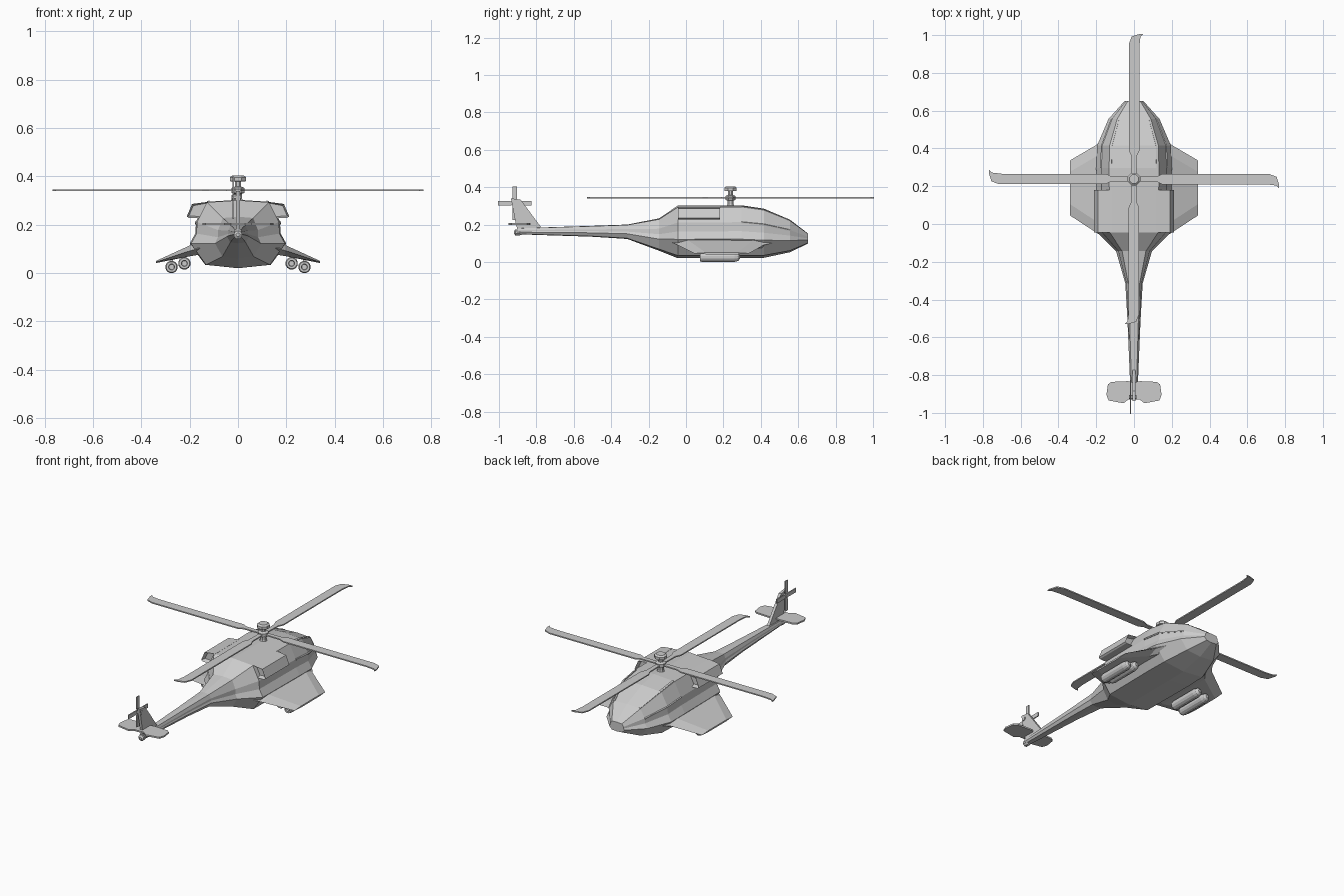
import bpy, bmesh
from math import sin, cos, pi
from mathutils import Matrix, Vector

if "Cube" in bpy.data.objects:
    bpy.data.objects.remove(bpy.data.objects["Cube"])


def make(name, verts, faces):
    me = bpy.data.meshes.new(name)
    bm = bmesh.new()
    vs = [bm.verts.new(v) for v in verts]
    for f in faces:
        bm.faces.new([vs[i] for i in f])
    bmesh.ops.recalc_face_normals(bm, faces=bm.faces)
    bm.to_mesh(me)
    bm.free()
    ob = bpy.data.objects.new(name, me)
    bpy.context.collection.objects.link(ob)
    return ob


def loft(name, rings):
    """Skin equal-length rings of points and cap both ends."""
    n = len(rings[0])
    verts = [p for r in rings for p in r]
    faces = [(k * n + i, k * n + (i + 1) % n, (k + 1) * n + (i + 1) % n, (k + 1) * n + i)
             for k in range(len(rings) - 1) for i in range(n)]
    faces += [tuple(range(n)), tuple(range((len(rings) - 1) * n, len(rings) * n))]
    return make(name, verts, faces)


def lathe(name, profile, sides, origin, axis):
    """Solid of revolution; profile is (radius, distance along axis)."""
    rings = []
    for r, h in profile:
        ring = []
        for i in range(sides):
            a = 2 * pi * (i + 0.5) / sides
            u, v = r * cos(a), r * sin(a)
            p = (u, v, h) if axis == 'z' else ((u, h, v) if axis == 'y' else (h, u, v))
            ring.append(tuple(Vector(p) + Vector(origin)))
        rings.append(ring)
    return loft(name, rings)


def mirror(ob):
    m = ob.modifiers.new("mirror", 'MIRROR')
    m.use_axis = (True, False, False)
    return ob


# Fuselage: one normalised half section scaled along the length
half = [(0, 1), (0.66, 0.97), (0.87, 0.68), (0.88, 0.51), (1, 0.36), (0.68, 0.05), (0, 0)]
outline = half + [(-x, z) for x, z in half[-2:0:-1]]
stations = [  # y, half width, bottom, top
    (-0.90, 0.018, 0.150, 0.182), (-0.50, 0.035, 0.137, 0.195), (-0.31, 0.046, 0.125, 0.202),
    (-0.14, 0.095, 0.062, 0.235), (-0.04, 0.195, 0.022, 0.303), (0.30, 0.2, 0.022, 0.305),
    (0.42, 0.195, 0.024, 0.287), (0.56, 0.135, 0.054, 0.228), (0.655, 0.05, 0.100, 0.155)]


def section_point(s, u):
    y, w, b, t = s
    return (u[0] * w, y, b + u[1] * (t - b))


loft("fuselage", [[section_point(s, u) for u in outline] for s in stations])

# Canopy frame strips along the shoulders and across the windscreen
for name, pair in (("canopy_rail", (0.62, 0.976)), ("canopy_lower_rail", (0.87, 0.68))):
    rings = []
    for s in stations[5:8]:
        x, y, z = section_point(s, pair)
        rings.append([(x - .006, y, z - .004), (x + .004, y, z - .006),
                      (x + .005, y, z + .001), (x - .005, y, z + .004)])
    mirror(loft(name, rings))

# Stub wings, drooping outboard
ribs = [  # x, rear y, front y, top z, bottom z
    (0.12, -0.09, 0.53, 0.145, 0.085), (0.195, -0.045, 0.425, 0.118, 0.072),
    (0.34, 0.05, 0.34, 0.052, 0.043)]
wing = [[(x, r, (t + b) / 2), (x, r + .06, t), (x, f - .06, t),
         (x, f, (t + b) / 2), (x, f - .06, b), (x, r + .06, b)] for x, r, f, t, b in ribs]
mirror(loft("stub_wing", wing))

# Missiles hung under the wings
for i, (x, z) in enumerate(((0.222, 0.042), (0.275, 0.027))):
    prof = [(.011, .088), (.013, .078), (.022, .078), (.026, .09), (.026, .262),
            (.021, .282), (.009, .293)]
    mirror(lathe(f"missile_{i + 1}", prof, 12, (x, 0, z), 'y'))
    mirror(loft(f"missile_pylon_{i + 1}",
                [[(x - .006, y, z + .01), (x + .006, y, z + .01),
                  (x + .006, y, z + .045), (x - .006, y, z + .045)] for y in (.12, .25)]))

# Engine pods with recessed intakes
pod = [(0.12, 0.297), (0.19, 0.288), (0.212, 0.236), (0.203, 0.23), (0.15, 0.228)]
pod_ob = loft("engine_pod", [[(x, y, z) for x, z in pod] for y in (-0.04, 0.185)])
bm = bmesh.new()
bm.from_mesh(pod_ob.data)
bm.faces.ensure_lookup_table()
ends = [f for f in bm.faces if abs(f.normal.y) > 0.9]
for f in ends:
    inward = -f.normal.copy()
    bmesh.ops.inset_region(bm, faces=[f], thickness=0.009)
    bmesh.ops.translate(bm, verts=f.verts, vec=inward * 0.025)
bm.to_mesh(pod_ob.data)
bm.free()
mirror(pod_ob)

# Tail fin, stabiliser and boom tip
fin = [(-0.765, 0.18), (-0.88, 0.335), (-0.932, 0.342), (-0.905, 0.2), (-0.895, 0.17)]
loft("tail_fin", [[(x, y, z) for y, z in fin] for x in (-0.008, 0.008)])
stab = [(0, -0.925), (.03, -0.925), (.055, -0.945), (.135, -0.93), (.146, -0.9),
        (.138, -0.845), (.12, -0.832), (.03, -0.828), (0, -0.835)]
stab += [(-x, y) for x, y in stab[-2:0:-1]]
loft("stabiliser", [[(x, y, z) for x, y in stab] for z in (0.2, 0.209)])
lathe("boom_tip", [(.008, -.915), (.018, -.908), (.018, -.885), (.01, -.87)], 8, (0, 0, .16), 'y')

# Tail rotor on the left of the fin
hub = Vector((-0.019, -0.912, 0.315))
lathe("tail_rotor_hub", [(.011, -.026), (.013, -.02), (.013, .012)], 8, (0, hub.y, hub.z), 'x')
blade = [(-.006, 0), (.006, 0), (.012, .025), (.012, .09), (-.012, .09), (-.012, .025)]
for k in range(4):
    ob = loft(f"tail_rotor_blade_{k + 1}", [[(x, u, v) for u, v in blade] for x in (-.003, .003)])
    ob.data.transform(Matrix.Translation(hub) @ Matrix.Rotation(k * pi / 2, 4, 'X'))

# Main rotor mast and hub
mast = Vector((0, 0.242, 0))
lathe("rotor_mast", [(.024, .295), (.018, .312), (.018, .33), (.03, .334), (.03, .354),
                     (.014, .36), (.014, .38), (.036, .382), (.036, .398), (.026, .406)],
      8, mast, 'z')

# Main rotor blades with swept tips
blade = [(.015, -.012), (.12, -.014), (.15, -.028), (.70, -.028), (.752, -.034),
         (.768, -.05), (.768, -.03), (.755, .012), (.715, .027), (.15, .027), (.12, .013), (.015, .012)]
for k in range(4):
    ob = loft(f"main_rotor_blade_{k + 1}", [[(u, v, z) for u, v in blade] for z in (.341, .348)])
    ob.data.transform(Matrix.Translation(mast) @ Matrix.Rotation(k * pi / 2, 4, 'Z'))

# Settle on the ground and centre along the length
meshes = [o for o in bpy.data.objects if o.type == 'MESH']
pts = [v.co for o in meshes for v in o.data.vertices]
low = min(p.z for p in pts)
mid = (min(p.y for p in pts) + max(p.y for p in pts)) / 2
for o in meshes:
    o.data.transform(Matrix.Translation((0, -mid, -low)))
